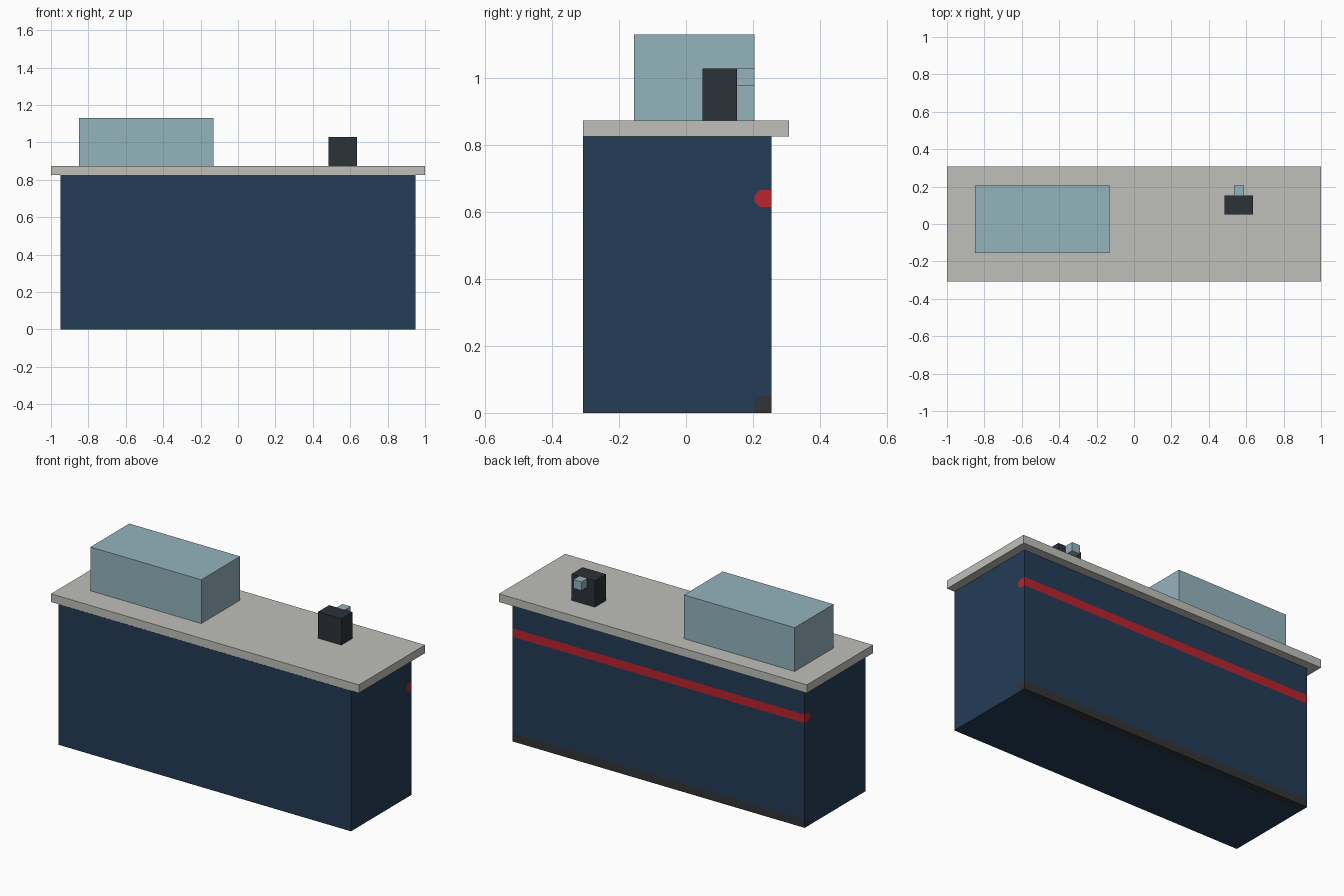
import bpy, bmesh
from mathutils import Vector

cube = bpy.data.objects.get("Cube")
if cube:
    bpy.data.objects.remove(cube, do_unlink=True)


def material(name, rgb):
    """Flat colour from 0-255 display values, stored as linear."""
    lin = [(c / 255 / 12.92) if c / 255 <= 0.04045 else ((c / 255 + 0.055) / 1.055) ** 2.4 for c in rgb]
    m = bpy.data.materials.new(name)
    m.use_nodes = True
    m.diffuse_color = (*lin, 1)
    bsdf = m.node_tree.nodes["Principled BSDF"]
    bsdf.inputs["Base Color"].default_value = (*lin, 1)
    bsdf.inputs["Roughness"].default_value = 0.7
    return m


navy = material("navy panel", (35, 60, 87))
stone = material("pale grey stone", (191, 191, 186))
glass = material("blue glass", (148, 179, 190))
charcoal = material("charcoal", (44, 50, 57))
red = material("red stripe", (186, 35, 46))
plinth = material("dark plinth", (49, 51, 55))


def box(name, x, y, z, mats):
    """Box given by its x, y and z ranges."""
    bm = bmesh.new()
    bmesh.ops.create_cube(bm, size=1)
    for v in bm.verts:
        v.co = Vector([(r[0] + r[1]) / 2 + c * (r[1] - r[0]) for c, r in zip(v.co, (x, y, z))])
    mesh = bpy.data.meshes.new(name)
    bm.to_mesh(mesh)
    bm.free()
    obj = bpy.data.objects.new(name, mesh)
    bpy.context.collection.objects.link(obj)
    for m in mats:
        mesh.materials.append(m)
    return obj


# Counter parts
BACK, BAND = 0.255, 0.205
cabinet = box("cabinet", (-0.95, 0.95), (-0.308, BACK), (0, 0.825), [navy, red, plinth])
box("countertop", (-1, 1), (-0.307, 0.307), (0.825, 0.873), [stone])
box("display_case", (-0.85, -0.13), (-0.155, 0.205), (0.873, 1.13), [glass])
box("till", (0.485, 0.637), (0.05, 0.153), (0.873, 1.028), [charcoal])
box("till_display", (0.535, 0.588), (0.153, 0.205), (0.977, 1.028), [glass])

# Cut the stripe and plinth bands into the cabinet faces
bm = bmesh.new()
bm.from_mesh(cabinet.data)


def cut(faces, co, no):
    geom = set(faces)
    for f in faces:
        geom.update(f.edges, f.verts)
    bmesh.ops.bisect_plane(bm, geom=list(geom), plane_co=co, plane_no=no)


for h in (0.05, 0.615, 0.665):
    cut(bm.faces[:], (0, 0, h), (0, 0, 1))
cut([f for f in bm.faces if abs(f.normal.y) < 0.5], (0, BAND, 0), (0, 1, 0))


def band_of(f):
    c = f.calc_center_median()
    if c.y < BAND or f.normal.z > 0.5:
        return 0
    return 1 if 0.615 < c.z < 0.665 else 2 if c.z < 0.05 else 0


# Clip the inner corners of the band ends
CLIP = 0.015
for f in bm.faces:
    f.material_index = band_of(f)
for band, corner_z, side in ((1, 0.665, 1), (1, 0.615, -1), (2, 0.05, 1)):
    ends = [f for f in bm.faces if abs(f.normal.x) > 0.5 and f.material_index == band]
    co, no = Vector((0, BAND + CLIP, corner_z)), Vector((0, -1, side)).normalized()
    cut(ends, co, no)
    for f in bm.faces:
        if abs(f.normal.x) > 0.5 and f.material_index == band:
            if (f.calc_center_median() - co).dot(no) > 0:
                f.material_index = 0

bm.to_mesh(cabinet.data)
bm.free()
